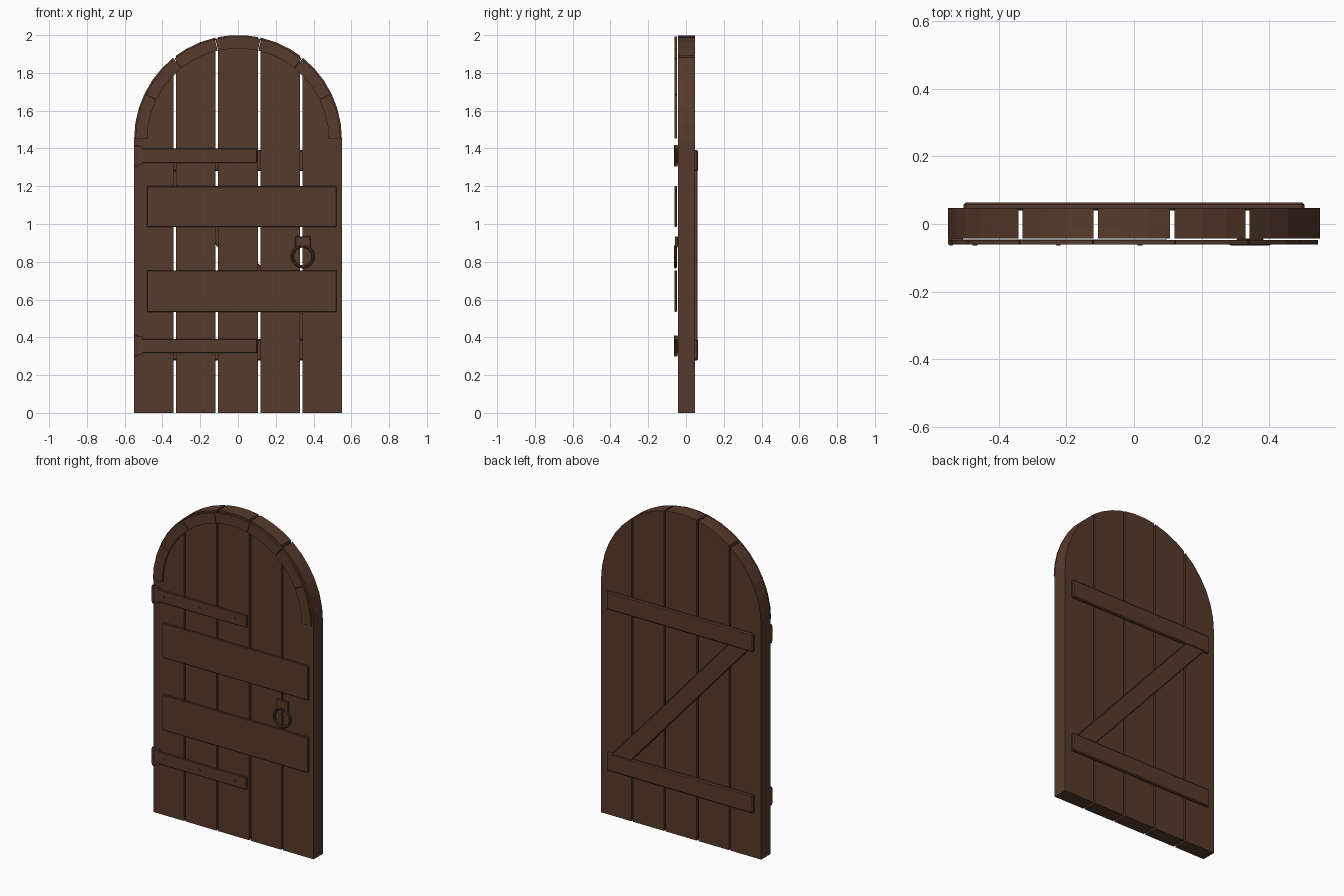
import bpy, bmesh, math
from mathutils import Matrix

cube = bpy.data.objects.get("Cube")
if cube:
    bpy.data.objects.remove(cube, do_unlink=True)

wood = bpy.data.materials.new("dark_brown_wood")
wood.use_nodes = True
BROWN = (0.093, 0.042, 0.025, 1)
wood.diffuse_color = BROWN
bsdf = wood.node_tree.nodes["Principled BSDF"]
bsdf.inputs["Base Color"].default_value = BROWN
bsdf.inputs["Roughness"].default_value = 0.8

R, SPRING = 0.55, 1.45        # arch radius and height of its centre
STEP = math.pi / 21


def finish(name, bm, bevel=0):
    bmesh.ops.recalc_face_normals(bm, faces=bm.faces)
    mesh = bpy.data.meshes.new(name)
    bm.to_mesh(mesh)
    bm.free()
    mesh.materials.append(wood)
    obj = bpy.data.objects.new(name, mesh)
    bpy.context.collection.objects.link(obj)
    if bevel:
        mod = obj.modifiers.new("bevel", "BEVEL")
        mod.width, mod.segments = bevel, 1
    return obj


def slab(name, outline, y0, y1, bevel=0):
    """Extrude an x-z outline from y0 to y1."""
    bm = bmesh.new()
    face = bm.faces.new([bm.verts.new((x, y0, z)) for x, z in outline])
    ext = bmesh.ops.extrude_face_region(bm, geom=[face])["geom"]
    bmesh.ops.translate(bm, vec=(0, y1 - y0, 0),
                        verts=[v for v in ext if isinstance(v, bmesh.types.BMVert)])
    return finish(name, bm, bevel)


def board(name, x0, x1, z0, z1, y0, y1, bevel=0):
    return slab(name, [(x0, z0), (x1, z0), (x1, z1), (x0, z1)], y0, y1, bevel)


def arch(radius, angle):
    return radius * math.cos(angle), SPRING + radius * math.sin(angle)


def cylinder(name, x, y, z, radius, depth, axis="Z"):
    bm = bmesh.new()
    turn = Matrix.Rotation(math.pi / 2, 4, "X") if axis == "Y" else Matrix()
    bmesh.ops.create_cone(bm, cap_ends=True, segments=12, radius1=radius, radius2=radius,
                          depth=depth, matrix=Matrix.Translation((x, y, z)) @ turn)
    return finish(name, bm)


# Upright planks with tops cut to the arch
GAP = 0.012
edges = [-R, -0.335, -0.113, 0.113, 0.335, R]
for i in range(5):
    a = edges[i] + (GAP / 2 if i > 0 else 0)
    b = edges[i + 1] - (GAP / 2 if i < 4 else 0)
    top = [arch(R, k * STEP) for k in range(22)]
    top = [p for p in top if a + 0.001 < p[0] < b - 0.001]
    ends = [(x, SPRING + math.sqrt(max(R * R - x * x, 0))) for x in (b, a)]
    slab(f"plank_{i + 1}", [(a, 0), (b, 0), ends[0]] + top + [ends[1]], -0.043, 0.048)

# Arched trim in seven pieces
for i in range(7):
    angles = [(3 * i + k) * STEP for k in range(4)]
    angles[0] += 0.003
    angles[-1] -= 0.003
    outline = [arch(0.543, t) for t in angles] + [arch(0.48, t) for t in reversed(angles)]
    slab(f"arch_trim_{i + 1}", outline, -0.060, -0.048)

# Wide boards across the front
for name, z0, z1 in (("lower_front_board", 0.535, 0.755), ("upper_front_board", 0.985, 1.2)):
    board(name, -0.482, 0.522, z0, z1, -0.060, -0.047, 0.003)

# Z-shaped bracing on the back
for name, z0, z1 in (("lower_back_brace", 0.278, 0.39), ("upper_back_brace", 1.28, 1.392)):
    board(name, -0.503, 0.503, z0, z1, 0.040, 0.064, 0.006)
slab("diagonal_back_brace",
     [(0.333, 0.385), (0.47, 0.385), (-0.333, 1.285), (-0.47, 1.285)], 0.040, 0.061, 0.004)

# Strap hinges with rivets
for name, z in (("lower", 0.354), ("upper", 1.361)):
    board(f"{name}_hinge_strap", -0.53, 0.1, z - 0.038, z + 0.038, -0.059, -0.046, 0.003)
    board(f"{name}_hinge_plate", -0.55, -0.505, z - 0.046, z + 0.05, -0.061, -0.043)
    cylinder(f"{name}_hinge_pin", -0.54, -0.055, z, 0.009, 0.112)
    for i, x in enumerate((-0.47, -0.224, 0.018)):
        cylinder(f"{name}_hinge_rivet_{i + 1}", x, -0.06, z, 0.007, 0.007, "Y")

# Ring handle hanging from a small plate
HX, HZ = 0.343, 0.828
board("handle_plate", HX - 0.04, HX + 0.04, 0.875, 0.935, -0.058, -0.043, 0.003)
bpy.ops.mesh.primitive_torus_add(location=(HX, -0.056, HZ), rotation=(math.pi / 2, 0, 0),
                                 major_radius=0.055, minor_radius=0.008,
                                 major_segments=24, minor_segments=8)
ring = bpy.context.object
ring.name = "handle_ring"
ring.data.materials.append(wood)
bpy.ops.object.shade_smooth_by_angle()
